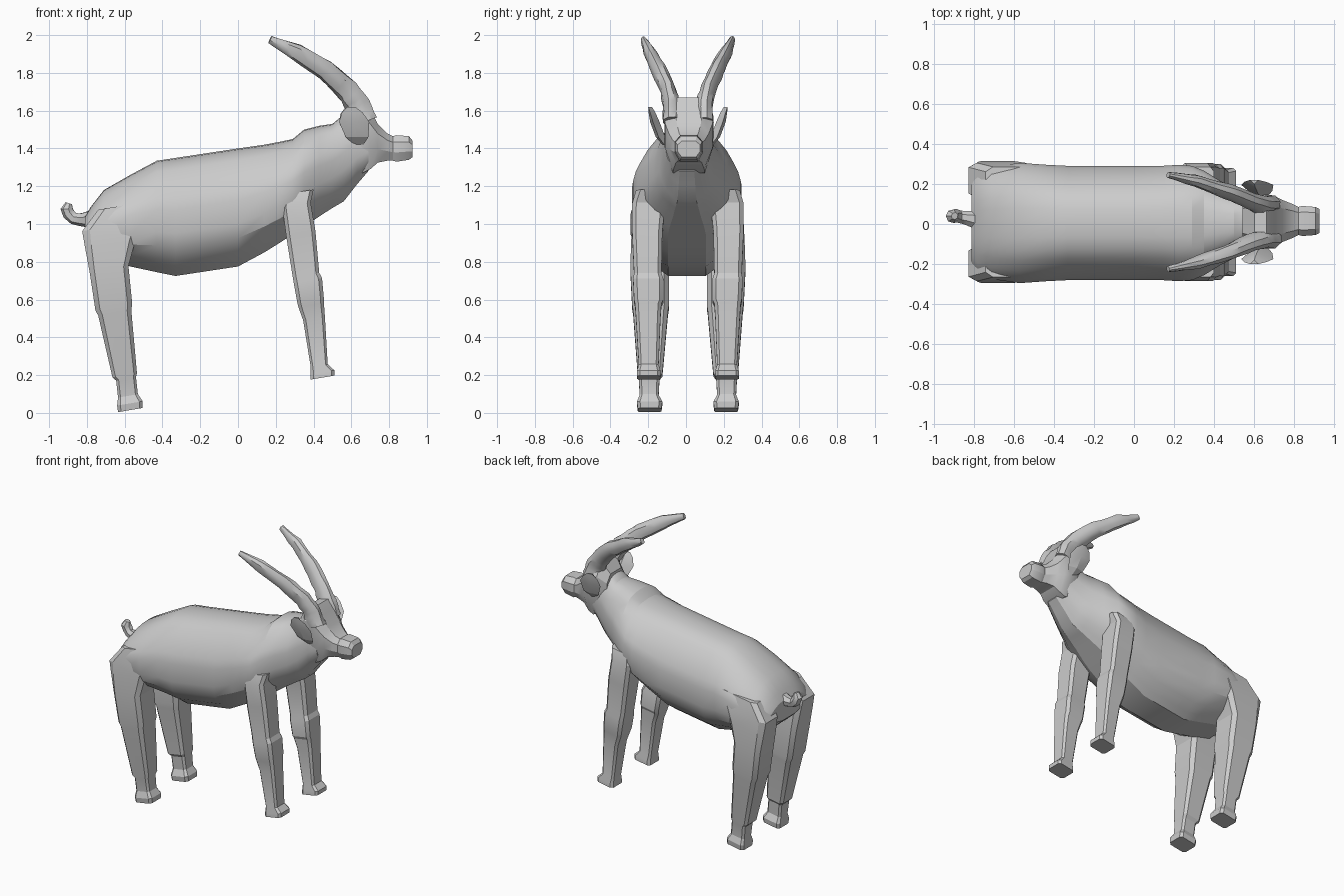
import bpy, bmesh, math, random
from mathutils import Vector

random.seed(4)
grey = bpy.data.materials.new("light grey")
grey.diffuse_color = (0.6, 0.6, 0.6, 1)


def loft(name, rings, angle=30):
    """Skin equal-length rings of points and cap both ends."""
    bm = bmesh.new()
    vs = [[bm.verts.new(p) for p in r] for r in rings]
    n = len(vs[0])
    for a, b in zip(vs, vs[1:]):
        for i in range(n):
            j = (i + 1) % n
            bm.faces.new((a[i], a[j], b[j], b[i]))
    bm.faces.new(vs[0])
    bm.faces.new(vs[-1])
    bmesh.ops.recalc_face_normals(bm, faces=bm.faces)
    me = bpy.data.meshes.new(name)
    bm.to_mesh(me)
    bm.free()
    me.materials.append(grey)
    ob = bpy.data.objects.new(name, me)
    bpy.context.collection.objects.link(ob)
    bpy.ops.object.select_all(action='DESELECT')
    ob.select_set(True)
    bpy.context.view_layer.objects.active = ob
    bpy.ops.object.shade_smooth_by_angle(angle=math.radians(angle))
    return ob


def tube(name, pts, radii, n=8, rough=0.0, flat=1.0):
    """Round tapering tube along a path."""
    pts = [Vector(p) for p in pts]
    rings = []
    for i, p in enumerate(pts):
        d = (pts[min(i + 1, len(pts) - 1)] - pts[max(i - 1, 0)]).normalized()
        u = d.cross(Vector((0, 1, 0))).normalized()
        v = d.cross(u)
        ring = []
        for k in range(n):
            a = 2 * math.pi * k / n
            r = radii[i] * (1 + random.uniform(-rough, rough))
            ring.append(p + u * r * math.cos(a) + v * r * flat * math.sin(a))
        rings.append(ring)
    return loft(name, rings, 35)


def mix(a, b, t):
    return tuple(p + (q - p) * t for p, q in zip(a, b))


# Torso, neck: half outline as (width fraction, height fraction)
outline = [(0, 1), (.25, .99), (.45, .96), (.62, .9), (.8, .79), (.95, .66), (1, .56),
           (1, .36), (.93, .24), (.72, .12), (.5, .05), (.35, 0), (0, 0)]
outline += [(-y, z) for y, z in outline[-2:0:-1]]
# x, top, bottom, half width
torso = [(-.81, 1.04, .90, .20), (-.78, 1.09, .87, .25), (-.71, 1.18, .81, .28),
         (-.57, 1.26, .775, .30), (-.43, 1.335, .745, .29), (-.33, 1.35, .725, .285),
         (0, 1.40, .775, .285), (.14, 1.42, .85, .285), (.22, 1.435, .90, .29),
         (.29, 1.45, .945, .285), (.35, 1.50, .985, .26), (.43, 1.52, 1.04, .21),
         (.50, 1.53, 1.085, .175), (.56, 1.58, 1.12, .145), (.63, 1.60, 1.21, .125),
         (.69, 1.56, 1.28, .11)]
loft("torso_and_neck", [[(x, .005 + y * w, b + z * (t - b)) for y, z in outline]
                        for x, t, b, w in torso], 25)

# Head: chamfered box sections running into a blunt muzzle
head = [(.54, 1.58, 1.36, .10), (.60, 1.66, 1.30, .13), (.66, 1.67, 1.27, .13),
        (.70, 1.61, 1.29, .125), (.74, 1.53, 1.325, .105), (.79, 1.48, 1.335, .085),
        (.82, 1.465, 1.335, .07), (.84, 1.47, 1.33, .075), (.905, 1.465, 1.34, .07),
        (.925, 1.44, 1.355, .06)]
box = [(.6, 1), (1, .75), (1, .35), (.65, 0), (-.65, 0), (-1, .35), (-1, .75), (-.6, 1)]
loft("head", [[(x, .015 + y * w, b + z * (t - b)) for y, z in box]
              for x, t, b, w in head], 25)


def leg(name, secs, s):
    """Squarish leg; each section is z, back x, front x, inner y, outer y."""
    rings = []
    for z, x0, x1, y0, y1 in secs:
        cx, cy, hx, hy = (x0 + x1) / 2, (y0 + y1) / 2, (x1 - x0) / 2, (y1 - y0) / 2
        rings.append([(cx + u * hx, .01 + s * (cy + v * hy), z + .17 * u * hx)
                      for u, v in [(1, .75), (.75, 1), (-.75, 1), (-1, .75),
                                   (-1, -.75), (-.75, -1), (.75, -1), (1, -.75)]])
    return loft(name, rings, 20)


hind = [(.015, -.635, -.505, .14, .265), (.05, -.64, -.505, .135, .27),
        (.09, -.635, -.53, .155, .255), (.18, -.645, -.54, .15, .26),
        (.20, -.665, -.535, .135, .265), (.53, -.74, -.565, .105, .29),
        (.56, -.755, -.56, .10, .295), (.76, -.785, -.58, .10, .305),
        (.90, -.81, -.54, .11, .30), (.99, -.825, -.50, .12, .295),
        (1.10, -.74, -.45, .08, .275)]
fore = [(.187, .385, .51, .145, .27), (.215, .385, .51, .145, .27),
        (.25, .385, .475, .155, .26), (.50, .345, .46, .145, .275),
        (.57, .32, .455, .14, .28), (.59, .315, .455, .13, .285),
        (.70, .295, .445, .13, .29), (.73, .29, .43, .14, .285),
        (.95, .255, .41, .135, .295), (1.10, .235, .385, .12, .295),
        (1.17, .25, .40, .08, .275)]
for side, s in (("left", 1), ("right", -1)):
    leg("hind_leg_" + side, hind, s)
    leg("front_leg_" + side, fore, s)

    # Curved rough horn sweeping up and back
    path = [(.67, .085, 1.54), (.635, .085, 1.63), (.58, .105, 1.71), (.46, .155, 1.815),
            (.31, .205, 1.91), (.17, .235, 1.977)]
    rad = [.07, .065, .06, .054, .044, .02]
    pts, rs = [], []
    for i in range(5):
        for k in range(3):
            pts.append(mix(path[i], path[i + 1], k / 3))
            rs.append(rad[i] + (rad[i + 1] - rad[i]) * k / 3)
    pts.append(path[-1])
    rs.append(rad[-1])
    tube("horn_" + side, [(x, .01 + s * y, z) for x, y, z in pts], rs, 9, .08, .72)

    # Leaf-shaped ear with a scooped front
    ear = [(1.42, .64, .115, .025, .02), (1.46, .63, .145, .06, .025),
           (1.54, .615, .175, .08, .025), (1.59, .605, .19, .055, .018),
           (1.62, .60, .20, .02, .01)]
    loft("ear_" + side, [[(cx + w, .01 + s * (cy + .01), z), (cx, .01 + s * (cy + t), z),
                          (cx - w, .01 + s * (cy + .01), z), (cx, .01 + s * (cy - t), z)]
                         for z, cx, cy, w, t in ear], 20)

# Short upturned tail
tube("tail", [(-.77, .02, 1.03), (-.83, .03, 1.025), (-.87, .035, 1.03), (-.895, .04, 1.055),
              (-.905, .04, 1.08), (-.895, .04, 1.11)],
     [.05, .035, .032, .034, .035, .018], 7, .08)
